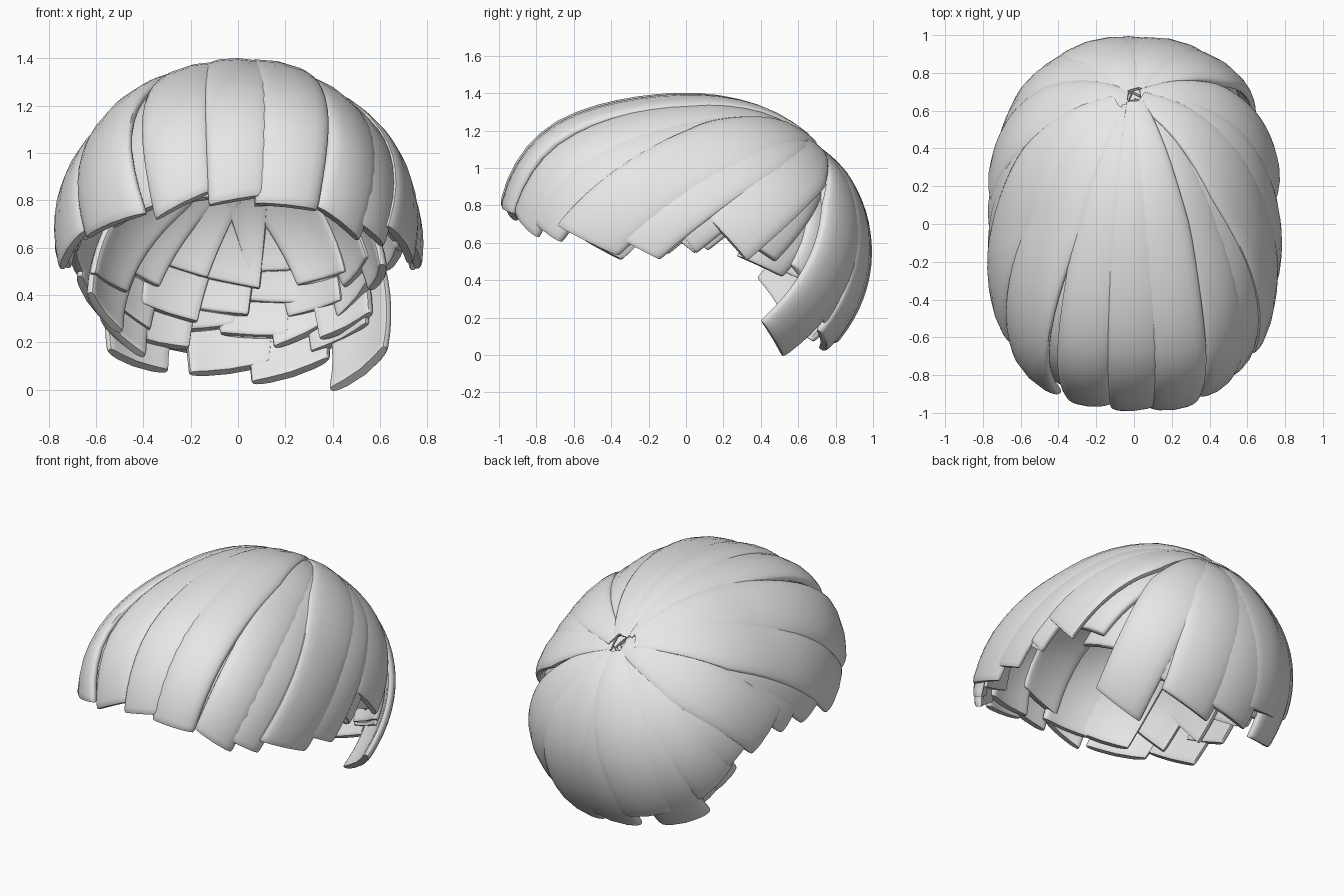
import bpy, bmesh, math, random
from mathutils import Vector

random.seed(4)
if "Cube" in bpy.data.objects:
    bpy.data.objects.remove(bpy.data.objects["Cube"])

mat = bpy.data.materials.new("light grey hair")
mat.use_nodes = True
GREY = (0.8, 0.8, 0.8, 1)
mat.diffuse_color = GREY
mat.node_tree.nodes["Principled BSDF"].inputs["Base Color"].default_value = GREY

CENTER = Vector((0, 0, 0.55))
AXES = Vector((0.79, 1.0, 0.84))
CROWN = Vector((0, 0.69, 0.72)).normalized()


def on_head(u, r):
    """Point on the rounded head form; fuller at the front, broader at the back."""
    p = 2 + 0.5 * min(1, max(0, -u.y * 1.5))
    k = r / sum(abs(c) ** p for c in u) ** (1 / p)
    broad = 1 + 0.24 * max(0, u.y) ** 2
    return CENTER + Vector((u.x * AXES.x * broad, u.y * AXES.y, u.z * AXES.z)) * k


def tip_direction(azimuth, z):
    el = math.asin((z - CENTER.z) / AXES.z)
    az = math.radians(azimuth)
    return Vector((math.cos(el) * math.sin(az), -math.cos(el) * math.cos(az), math.sin(el)))


def strand(name, azimuth, z, width, r, tilt=0.0, thick=0.06, rows=18, sides=20):
    """Flat lock with a blunt end, laid from the crown to its tip."""
    tip = tip_direction(azimuth, z)
    angle = CROWN.angle(tip)
    side = CROWN.cross(tip).normalized()
    along = side.cross(CROWN)
    slant = random.uniform(-0.05, 0.05)
    root = random.uniform(0.02, 0.07)
    bm = bmesh.new()
    rings = []
    # the last rows round off the blunt end
    steps = [(i / rows * 0.98, 1) for i in range(rows + 1)] + [(0.993, 0.93), (1.0, 0.75)]
    for t, fit in steps:
        grow = min(1, 0.25 + 1.9 * t) * (1 - 0.12 * t * t)
        ring = []
        for j in range(sides):
            a = 2 * math.pi * j / sides
            c, s = math.cos(a), math.sin(a)
            off = math.copysign(abs(c) ** 0.5, c)
            up = math.copysign(abs(s) ** 0.6, s)
            th = angle * (root + (1 - root) * t) + slant * off * t
            u = CROWN * math.cos(th) + along * math.sin(th)
            u = (u + side * off * width * 0.5 * grow * (0.9 + 0.1 * fit)).normalized()
            lift = thick * 0.5 * (up * fit - 1) - 0.012 * off * off + tilt * off
            dip = 0.02 * max(0, 1 - t * 7)
            ring.append(bm.verts.new(on_head(u, r + lift * min(1, 0.3 + 2 * t) - dip)))
        rings.append(ring)
    for a, b in zip(rings, rings[1:]):
        for j in range(sides):
            k = (j + 1) % sides
            bm.faces.new((a[j], a[k], b[k], b[j]))
    bm.faces.new(rings[0][::-1])
    bm.faces.new(rings[-1])
    bmesh.ops.recalc_face_normals(bm, faces=bm.faces)
    mesh = bpy.data.meshes.new(name)
    bm.to_mesh(mesh)
    bm.free()
    mesh.materials.append(mat)
    ob = bpy.data.objects.new(name, mesh)
    bpy.context.collection.objects.link(ob)
    ob.select_set(True)
    bpy.context.view_layer.objects.active = ob


def layer(name, locks, tilt):
    for i, (az, z, width, r) in enumerate(locks):
        strand(f"{name}_{i + 1}", az, z, width, r, tilt if i % 2 else -tilt)


bpy.ops.object.select_all(action='DESELECT')

# Fringe across the forehead
layer("fringe_lock", [(0, 0.80, 0.36, 1.015), (15, 0.77, 0.38, 1.02), (-17, 0.78, 0.38, 1.01),
                      (-40, 0.69, 0.46, 1.015), (32, 0.70, 0.34, 1.0), (42, 0.67, 0.34, 0.99)], 0.005)

# Long side locks
layer("left_side_lock", [(59, 0.61, 0.44, 1.015), (74, 0.58, 0.36, 1.0), (88, 0.66, 0.38, 0.985),
                         (103, 0.63, 0.44, 1.0), (116, 0.56, 0.32, 0.93)], 0.008)
layer("right_side_lock", [(-61, 0.59, 0.42, 1.015), (-76, 0.61, 0.38, 0.995), (-90, 0.65, 0.38, 0.985),
                          (-105, 0.62, 0.44, 1.0), (-118, 0.55, 0.38, 0.975)], 0.008)

# Long locks down the back of the head
layer("back_lock", [(127, 0.06, 0.46, 1.0), (144, 0.19, 0.44, 0.975), (161, 0.05, 0.46, 1.0),
                    (183, 0.06, 0.46, 0.995), (202, 0.17, 0.46, 1.0), (219, 0.09, 0.44, 0.985),
                    (231, 0.37, 0.42, 0.985)], 0.006)

# Shorter layers inside, each one further in and higher up
for n, (r, z, count, width, shift) in enumerate([(0.945, 0.20, 6, 0.4, 3), (0.905, 0.33, 7, 0.4, 7),
                                                (0.865, 0.46, 8, 0.4, -5)]):
    for i in range(count):
        az = 180 + shift + (i / (count - 1) - 0.5) * (84 + 14 * n)
        strand(f"inner_back_lock_{n + 1}_{i + 1}", az, z + random.uniform(-0.05, 0.05),
               width, r + random.uniform(-0.01, 0.01), random.uniform(-0.02, 0.02))

# Under layer closing the sides and front
for i in range(13):
    az = -102 + 17 * i
    z = 0.88 - 0.2 * abs(math.sin(math.radians(az)))
    strand(f"under_lock_{i + 1}", az, z + random.uniform(-0.03, 0.03), 0.44,
           0.95 + 0.015 * (i % 2), random.uniform(-0.015, 0.015))

bpy.ops.object.shade_smooth_by_angle(angle=math.radians(50))
